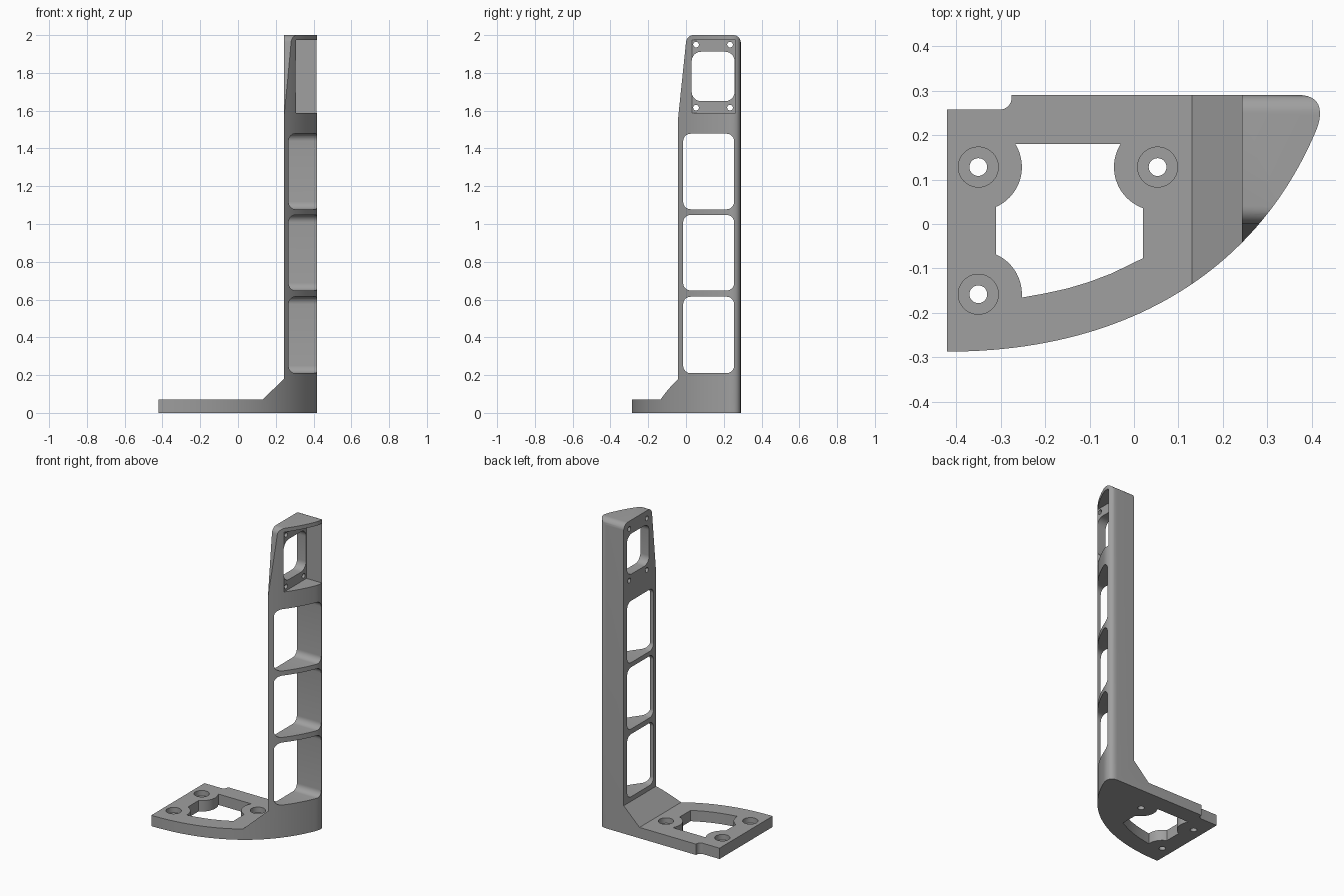
import bpy, bmesh, math
from mathutils import Vector
from mathutils.geometry import interpolate_bezier

if "Cube" in bpy.data.objects:
    bpy.data.objects.remove(bpy.data.objects["Cube"])

# Map (u, v, depth) to xyz for a profile drawn in each plane
PLANES = {
    "xy": lambda u, v, d: (u, v, d),
    "xz": lambda u, v, d: (u, d, v),
    "yz": lambda u, v, d: (d, u, v),
}


def prism(name, pts, plane, lo, hi):
    """Closed solid made by extruding a 2D outline from depth lo to hi."""
    to3d, n = PLANES[plane], len(pts)
    bm = bmesh.new()
    a = [bm.verts.new(to3d(u, v, lo)) for u, v in pts]
    b = [bm.verts.new(to3d(u, v, hi)) for u, v in pts]
    bm.faces.new(a)
    bm.faces.new(b)
    for i in range(n):
        j = (i + 1) % n
        bm.faces.new((a[i], a[j], b[j], b[i]))
    bmesh.ops.recalc_face_normals(bm, faces=bm.faces)
    me = bpy.data.meshes.new(name)
    bm.to_mesh(me)
    bm.free()
    ob = bpy.data.objects.new(name, me)
    bpy.context.collection.objects.link(ob)
    return ob


def arc(cx, cy, r, a0, a1, n=8):
    return [(cx + r * math.cos(math.radians(a0 + (a1 - a0) * i / n)),
             cy + r * math.sin(math.radians(a0 + (a1 - a0) * i / n))) for i in range(n + 1)]


def circle(cx, cy, r, n=40):
    return arc(cx, cy, r, 0, 360, n)[:-1]


def rounded_rect(u0, v0, u1, v1, r):
    return (arc(u1 - r, v1 - r, r, 0, 90) + arc(u0 + r, v1 - r, r, 90, 180)
            + arc(u0 + r, v0 + r, r, 180, 270) + arc(u1 - r, v0 + r, r, 270, 360))


def bezier(p0, p1, p2, p3, n):
    ctrl = [Vector((x, y, 0)) for x, y in (p0, p1, p2, p3)]
    return [(p.x, p.y) for p in interpolate_bezier(*ctrl, n)]


def boolean(ob, tool, op="DIFFERENCE"):
    mod = ob.modifiers.new("cut", "BOOLEAN")
    mod.operation, mod.solver, mod.object = op, "EXACT", tool
    bpy.context.view_layer.objects.active = ob
    bpy.ops.object.modifier_apply(modifier=mod.name)
    bpy.data.objects.remove(tool)


# Plan outline: swept front edge, rounded tip, straight back with notch
outline = bezier((-.42, -.287), (-.01, -.287), (.275, -.10), (.405, .20), 48)
outline += bezier((.405, .20), (.43, .253), (.42, .29), (.37, .29), 14)[1:]
outline += [(-.275, .29)] + arc(-.302, .284, .027, 0, -90) + [(-.42, .257)]
bracket = prism("bracket", outline, "xy", -.1, 2.2)

# Side silhouette: base plate, ramp and upright
boolean(bracket, prism("silhouette", [(-.6, 0), (.6, 0), (.6, 2.1), (.243, 2.1), (.243, .18),
                                      (.13, .07), (-.6, .07)], "xz", -.6, .6), "INTERSECT")

# Tapered head with rounded top corners
head = [(-.6, -.2), (.6, -.2), (.6, 1.5), (.2903, 1.5)]
head += arc(.2503, 1.96, .04, 0, 90) + arc(.040, 1.96, .04, 90, 174) + [(-.046, 1.52), (-.6, 1.52)]
boolean(bracket, prism("head_shape", head, "yz", -.6, .6), "INTERSECT")

# Three windows through the upright
for z0, z1 in ((.21, .615), (.648, 1.048), (1.078, 1.478)):
    boolean(bracket, prism("window", rounded_rect(-.015, z0, .255, z1, .04), "yz", .1, .6))

# Head pocket, opening and four screw holes
boolean(bracket, prism("pocket", [(.025, 1.588), (.262, 1.588), (.262, 1.975), (.025, 1.975)],
                       "yz", .307, .6))
boolean(bracket, prism("opening", rounded_rect(.03, 1.65, .257, 1.912, .05), "yz", .1, .4))
for y in (.053, .233):
    for z in (1.616, 1.95):
        boolean(bracket, prism("screw_hole", circle(y, z, .015, 24), "yz", .1, .4))

# Central base cut-out that leaves a round boss at each mounting hole
mounts = ((-.35, .128), (.053, .128), (-.35, -.158))
cutout = prism("cutout", [(-.31, -.173), (-.25, -.165), (-.20, -.156), (-.15, -.145), (-.10, -.13),
                          (-.05, -.111), (.02, -.077), (.02, .18), (-.31, .18)], "xy", -.2, .15)
for x, y in mounts:
    boolean(cutout, prism("boss", circle(x, y, .098, 64), "xy", -.3, .3))
boolean(bracket, cutout)

# Counterbored mounting holes
for x, y in mounts:
    boolean(bracket, prism("counterbore", circle(x, y, .045), "xy", .035, .2))
    boolean(bracket, prism("bolt_hole", circle(x, y, .02, 28), "xy", -.2, .2))

# Finish
grey = bpy.data.materials.new("mid_grey")
grey.diffuse_color = (.35, .35, .35, 1)
grey.use_nodes = True
grey.node_tree.nodes["Principled BSDF"].inputs["Base Color"].default_value = grey.diffuse_color
bracket.data.materials.clear()
bracket.data.materials.append(grey)
for p in bracket.data.polygons:
    p.material_index = 0
bpy.ops.object.select_all(action="DESELECT")
bracket.select_set(True)
bpy.context.view_layer.objects.active = bracket
bpy.ops.object.shade_smooth_by_angle(angle=math.radians(30))
